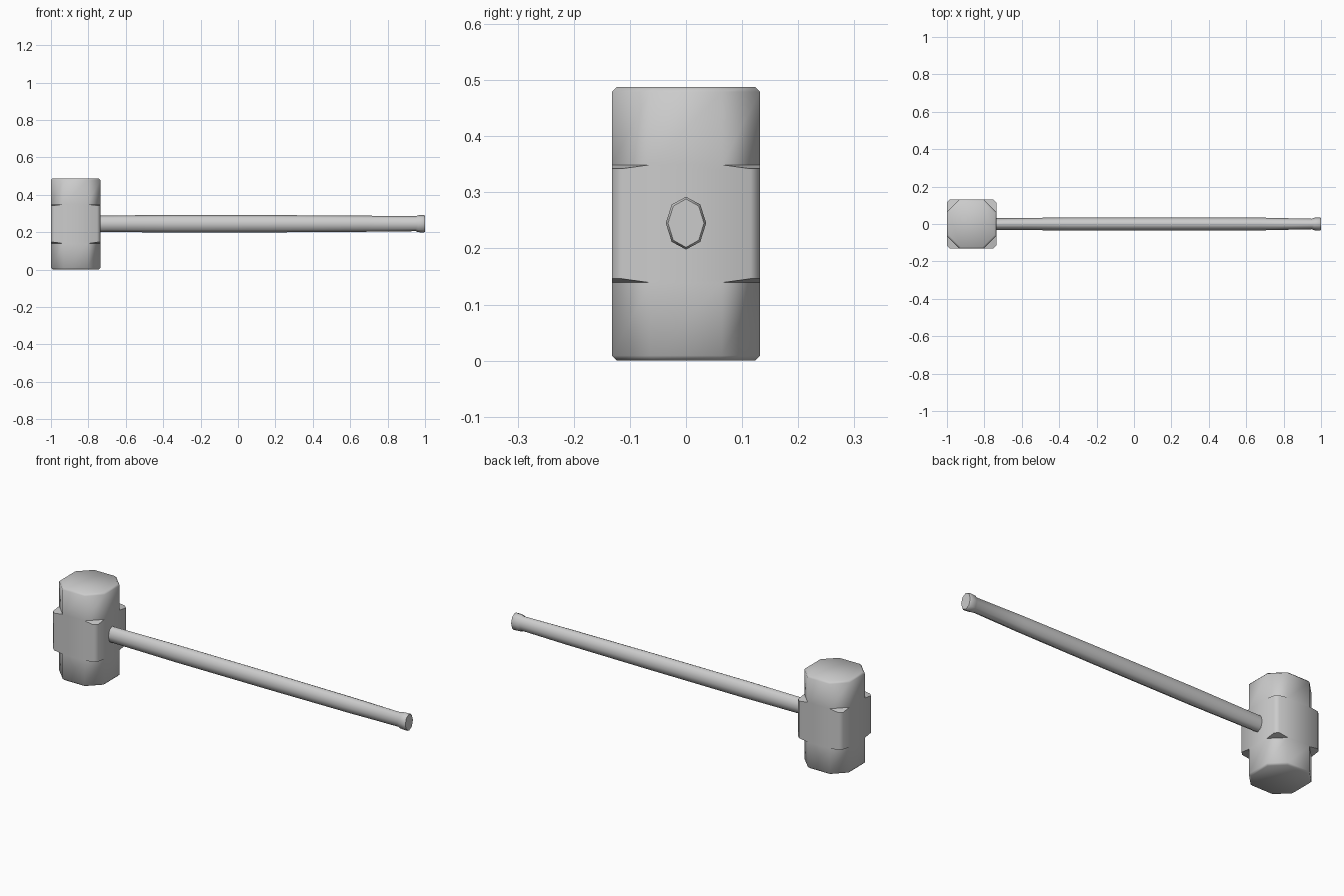
import bpy
import bmesh
import math

if "Cube" in bpy.data.objects:
    bpy.data.objects.remove(bpy.data.objects["Cube"], do_unlink=True)

GREY = (0.6, 0.6, 0.6, 1)
mat = bpy.data.materials.new("plain grey")
mat.use_nodes = True
mat.diffuse_color = GREY
bsdf = mat.node_tree.nodes["Principled BSDF"]
bsdf.inputs["Base Color"].default_value = GREY


def loft(name, rings, smooth_angle):
    """Skin a stack of equal-count rings and cap both ends."""
    bm = bmesh.new()
    loops = [[bm.verts.new(p) for p in ring] for ring in rings]
    for a, b in zip(loops, loops[1:]):
        for i in range(len(a)):
            j = (i + 1) % len(a)
            bm.faces.new((a[i], a[j], b[j], b[i]))
    bm.faces.new(loops[0])
    bm.faces.new(loops[-1])
    bmesh.ops.recalc_face_normals(bm, faces=bm.faces)
    mesh = bpy.data.meshes.new(name)
    bm.to_mesh(mesh)
    bm.free()
    mesh.materials.append(mat)
    obj = bpy.data.objects.new(name, mesh)
    bpy.context.collection.objects.link(obj)
    bpy.ops.object.select_all(action='DESELECT')
    obj.select_set(True)
    bpy.context.view_layer.objects.active = obj
    bpy.ops.object.shade_smooth_by_angle(angle=math.radians(smooth_angle))
    return obj


HEAD_X, HALF, MID_Z = -0.868, 0.132, 0.244


def clipped_square(z, half, cut):
    """Square ring with its four corners cut off."""
    ring = []
    for sx, sy in ((1, 1), (-1, 1), (-1, -1), (1, -1)):
        pair = [(HEAD_X + sx * half, sy * (half - cut), z),
                (HEAD_X + sx * (half - cut), sy * half, z)]
        ring += pair if sx * sy > 0 else pair[::-1]
    return ring


# Head: octagonal faces with square corner lugs round the middle
lower = [(0.244, HALF - 0.009, 0.064), (0.235, HALF, 0.068),
         (0.105, HALF, 0.068), (0.098, HALF, 0.017)]
levels = [(-d, h, c) for d, h, c in lower] + [(d, h, c) for d, h, c in reversed(lower)]
loft("hammer_head", [clipped_square(MID_Z + d, h, c) for d, h, c in levels], 60)


# Handle: eight-sided oval shaft, waisted towards a flared grip end
def oval(x, ry, rz):
    return [(x, ry * math.sin(i * math.pi / 4), MID_Z + 0.001 + rz * math.cos(i * math.pi / 4))
            for i in range(8)]


stations = [(-0.87, 0.031, 0.043), (-0.7, 0.031, 0.044), (-0.35, 0.035, 0.047),
            (0.2, 0.035, 0.046), (0.68, 0.034, 0.043), (0.95, 0.028, 0.040),
            (0.962, 0.033, 0.045), (0.992, 0.036, 0.047), (1.0, 0.032, 0.043)]
loft("handle", [oval(*s) for s in stations], 60)
